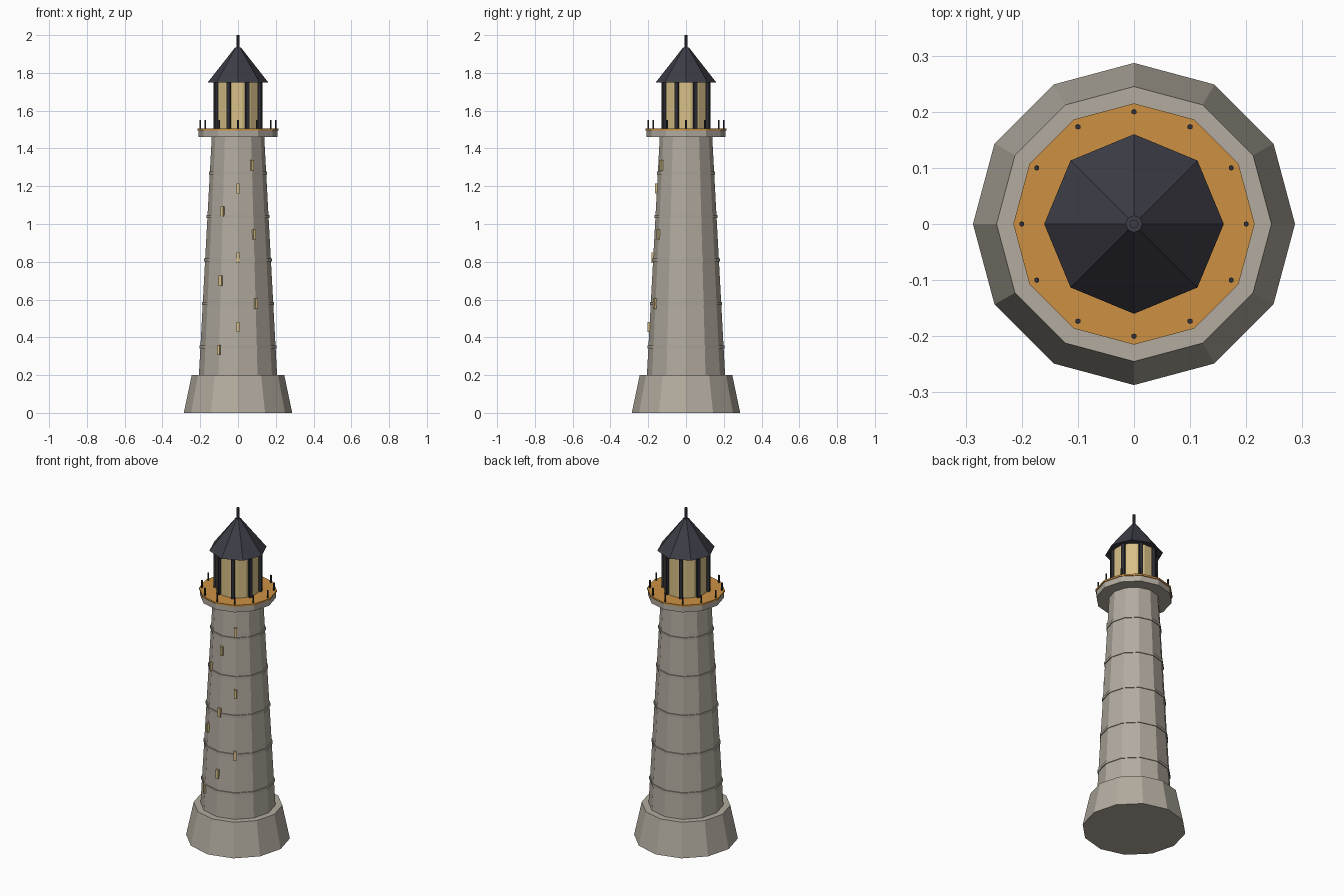
import bpy, math

if "Cube" in bpy.data.objects:
    bpy.data.objects.remove(bpy.data.objects["Cube"])


def material(name, r, g, b):
    lin = lambda c: ((c / 255 + 0.055) / 1.055) ** 2.4
    m = bpy.data.materials.new(name)
    m.diffuse_color = (lin(r), lin(g), lin(b), 1)
    m.use_nodes = True
    m.node_tree.nodes["Principled BSDF"].inputs["Base Color"].default_value = m.diffuse_color
    return m


STONE = material("pale stone", 178, 171, 159)
DECK = material("orange deck", 205, 145, 66)
GLASS = material("warm glass", 216, 192, 136)
ROOF = material("slate roof", 61, 61, 71)
IRON = material("dark iron", 45, 46, 53)


def prism(name, sides, r1, r2, z1, z2, mat, x=0, y=0, turn=0):
    """Tapered prism with a corner on the y axis."""
    bpy.ops.mesh.primitive_cone_add(vertices=sides, radius1=r1, radius2=r2, depth=z2 - z1,
                                    location=(x, y, (z1 + z2) / 2), rotation=(0, 0, turn))
    ob = bpy.context.object
    ob.name = name
    ob.data.materials.append(mat)
    return ob


def box(name, size, loc, turn, mat):
    bpy.ops.mesh.primitive_cube_add(size=1, location=loc, rotation=(0, 0, turn))
    ob = bpy.context.object
    ob.name = name
    ob.scale = size
    ob.data.materials.append(mat)
    return ob


def tower_radius(z):
    return 0.207 + (0.139 - 0.207) * (z - 0.2) / 1.26


# Plinth and tapered tower
prism("plinth", 12, 0.287, 0.245, 0, 0.2, STONE)
prism("tower", 12, tower_radius(0.2), tower_radius(1.46), 0.2, 1.46, STONE)

# Thin stone bands around the tower
for i in range(5):
    z = 0.35 + 0.23 * i
    r = tower_radius(z) + 0.005
    prism(f"band_{i + 1}", 12, r, r, z - 0.008, z + 0.008, STONE)

# Small windows stepping up the front
for i in range(9):
    z = 0.333 + 0.1222 * i
    a = math.radians(-120 + 30 * (i % 3))
    r = tower_radius(z)
    box(f"window_{i + 1}", (0.02, 0.016, 0.054),
        (r * math.cos(a), r * math.sin(a), z), a, GLASS)

# Gallery with deck and railing posts
prism("gallery", 12, 0.21, 0.21, 1.46, 1.495, STONE)
prism("gallery_deck", 12, 0.215, 0.215, 1.495, 1.505, DECK)
for i in range(12):
    a = math.radians(30 * i)
    prism(f"railing_post_{i + 1}", 6, 0.005, 0.005, 1.505, 1.55, IRON,
          0.2 * math.cos(a), 0.2 * math.sin(a))

# Lantern room with glazing bars
prism("lantern_glass", 16, 0.12, 0.12, 1.505, 1.75, GLASS, turn=math.radians(11.25))
for i in range(8):
    a = math.radians(22.5 + 45 * i)
    box(f"lantern_bar_{i + 1}", (0.02, 0.02, 0.245),
        (0.125 * math.cos(a), 0.125 * math.sin(a), 1.6275), a, IRON)

# Roof and spire
prism("roof", 8, 0.16, 0.015, 1.75, 1.935, ROOF)
prism("spire", 8, 0.008, 0.008, 1.93, 2.0, ROOF)
